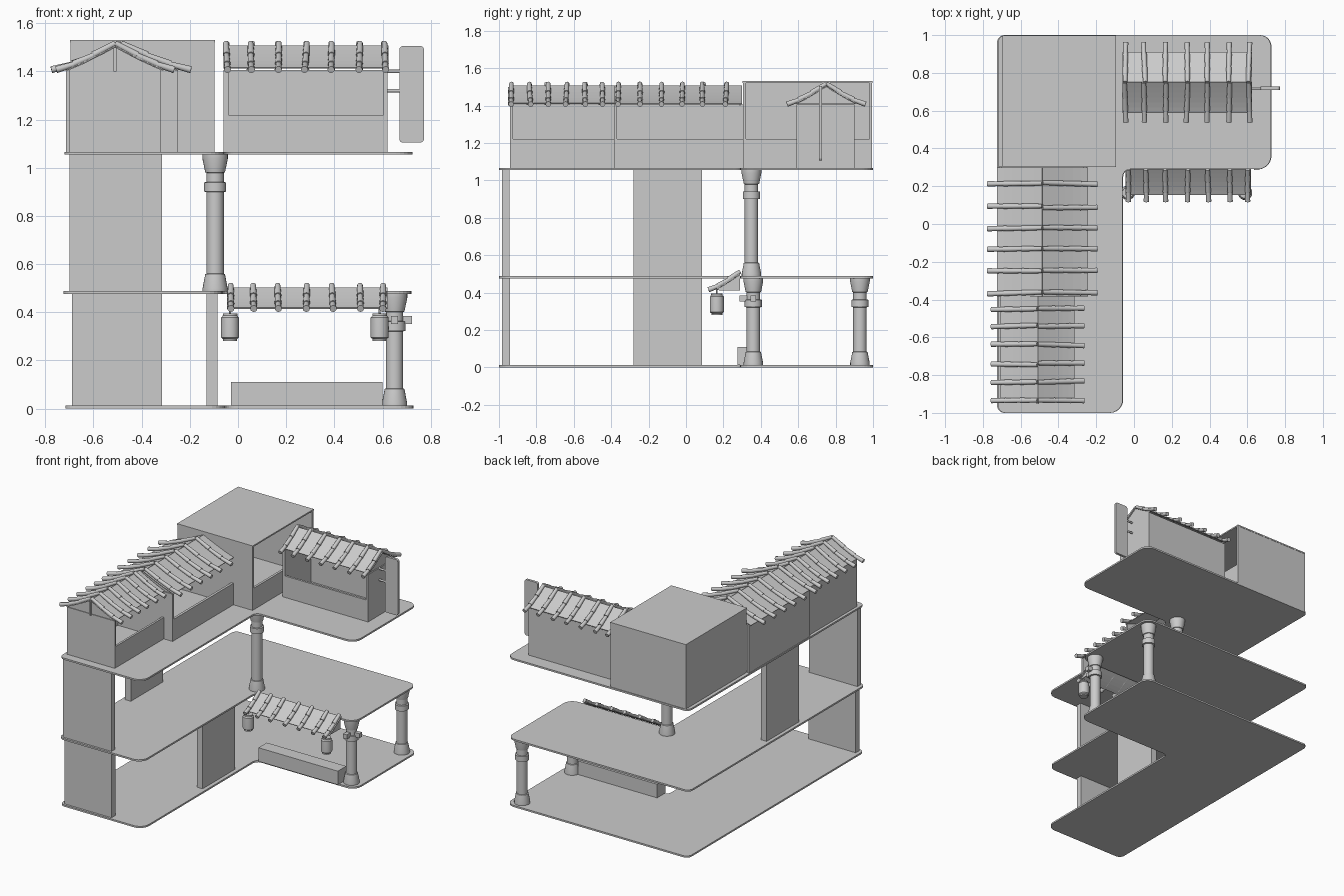
import bpy, bmesh, math, random
from mathutils import Vector

if "Cube" in bpy.data.objects:
    bpy.data.objects.remove(bpy.data.objects["Cube"])
random.seed(4)


def finish(name, bm, smooth=False):
    bmesh.ops.recalc_face_normals(bm, faces=bm.faces)
    me = bpy.data.meshes.new(name)
    bm.to_mesh(me)
    bm.free()
    ob = bpy.data.objects.new(name, me)
    bpy.context.collection.objects.link(ob)
    if smooth:
        bpy.context.view_layer.objects.active = ob
        ob.select_set(True)
        bpy.ops.object.shade_smooth_by_angle(angle=math.radians(35))
        ob.select_set(False)
    return ob


def add_box(bm, x0, x1, y0, y1, z0, z1):
    vs = bmesh.ops.create_cube(bm, size=1)["verts"]
    for v in vs:
        v.co = ((x0 + x1) / 2 + v.co.x * (x1 - x0), (y0 + y1) / 2 + v.co.y * (y1 - y0),
                (z0 + z1) / 2 + v.co.z * (z1 - z0))


def boxes(name, *dims):
    bm = bmesh.new()
    for d in dims:
        add_box(bm, *d)
    return finish(name, bm)


def rounded(pts):
    """Round polygon corners given as (x, y, radius)."""
    out, n = [], len(pts)
    for i, (x, y, r) in enumerate(pts):
        p = Vector((x, y))
        a = p + (Vector(pts[i - 1][:2]) - p).normalized() * r
        b = p + (Vector(pts[(i + 1) % n][:2]) - p).normalized() * r
        c = a + b - p
        for k in range(7):
            t = k / 6 * math.pi / 2
            out.append(c + (a - c) * math.cos(t) + (b - c) * math.sin(t))
    return out


def extrude(name, pts, vec):
    bm = bmesh.new()
    f = bm.faces.new([bm.verts.new(p) for p in pts])
    g = bmesh.ops.extrude_face_region(bm, geom=[f])["geom"]
    bmesh.ops.translate(bm, vec=vec, verts=[v for v in g if isinstance(v, bmesh.types.BMVert)])
    return finish(name, bm)


def lathe(name, prof, x, y, sides=24):
    bm = bmesh.new()
    rings = [[bm.verts.new((x + r * math.cos(2 * math.pi * i / sides),
                            y + r * math.sin(2 * math.pi * i / sides), z))
              for i in range(sides)] for r, z in prof]
    for a, b in zip(rings, rings[1:]):
        for i in range(sides):
            j = (i + 1) % sides
            bm.faces.new((a[i], a[j], b[j], b[i]))
    bm.faces.new(rings[0])
    bm.faces.new(rings[-1])
    return finish(name, bm, True)


def rod(bm, p, q, r1, r2):
    d = q - p
    m = d.to_track_quat('Z', 'Y').to_matrix().to_4x4()
    m.translation = (p + q) / 2
    bmesh.ops.create_cone(bm, cap_ends=True, segments=12, radius1=r1, radius2=r2,
                          depth=d.length, matrix=m)


def roof(name, axis, ridge, half, a0, a1, poles, z0, h, sides=(-1, 1), over=0.05):
    """Sagging roof sheets with segmented poles and closed gable ends."""
    L = half + over

    def pt(u, a, s, lift=0.0):
        z = z0 + h * (1 - u / L) ** 1.25 + lift
        return Vector((ridge + s * u, a, z) if axis == 'y' else (a, ridge + s * u, z))

    sheet, pb = bmesh.new(), bmesh.new()
    for s in sides:
        us = [half * i / 6 for i in range(7)]
        rows = [[sheet.verts.new(pt(u, a, s)) for a in (a0, a1)] for u in us]
        for p, q in zip(rows, rows[1:]):
            sheet.faces.new((p[0], p[1], q[1], q[0]))
        for a in (a0 + 0.012, a1 - 0.012):
            inner = pt(0, a, s, -0.004)
            low = inner.copy()
            low.z = pt(half, a, s).z - 0.006
            sheet.faces.new([sheet.verts.new(v) for v in
                             [low, inner] + [pt(u, a, s, -0.004) for u in us[1:]]])
        for a in poles:
            j0, j1 = random.uniform(-.006, .006), random.uniform(-.006, .006)
            for k in range(3):
                t0, t1 = k / 3, min(1, (k + 1.12) / 3)
                rod(pb, pt(L * t0, a + j0 + (j1 - j0) * t0, s, 0.012 - 0.003 * (k > 0)),
                    pt(L * t1, a + j0 + (j1 - j0) * t1, s, 0.012), 0.0115, 0.0145)
    ob = finish(name + "_roof_sheet", sheet)
    mod = ob.modifiers.new("thickness", 'SOLIDIFY')
    mod.thickness, mod.offset = 0.005, 0
    finish(name + "_roof_poles", pb, True)


# L-shaped floors with rounded corners
for name, z, dx in (("ground_floor", 0, 0.003), ("middle_floor", .476, -0.005), ("upper_floor", 1.054, 0)):
    outline = rounded([(-.72, -1, .04), (-.06, -1, .07), (-.06, .29, .04),
                       (.725, .29, .07), (.725, 1, .06), (-.72, 1, .04)])
    extrude(name, [(p.x + dx, p.y, z) for p in outline], (0, 0, 0.012))

# Lower and middle storey wall panels
boxes("ground_front_wall", (-.69, -.315, -.985, -.94, .012, .476))
boxes("middle_front_wall", (-.70, -.315, -.985, -.945, .488, 1.054))
boxes("ground_partition", (-.13, -.085, -.28, .085, .012, .476))
boxes("middle_partition", (-.70, -.655, -.28, .085, .488, 1.054))
boxes("bar_counter", (-.03, .60, .275, .37, .012, .11))


# Pillars
def pillar(name, x, y, z0, z1):
    t = z1
    lathe(name, [(.052, z0), (.052, z0 + .012), (.041, z0 + .07), (.036, z0 + .072),
                 (.036, t - .155), (.046, t - .153), (.046, t - .115), (.036, t - .113),
                 (.036, t - .075), (.041, t - .073), (.053, t - .015), (.053, t)], x, y)


pillar("ground_front_pillar", .65, .36, .012, .476)
pillar("ground_back_pillar", .65, .93, .012, .476)
pillar("middle_corner_pillar", -.095, .35, .488, 1.054)
boxes("pillar_brackets", (.685, .722, .345, .375, .352, .384), (.635, .665, .285, .325, .352, .384))

# Upper corner room, open on the right above a low wall
Z = 1.066
boxes("corner_room", (-.695, -.68, .305, .995, Z, 1.52), (-.68, -.098, .98, .995, Z, 1.52),
      (-.68, -.098, .305, .322, Z, 1.52), (-.115, -.098, .322, .98, Z, 1.22),
      (-.697, -.096, .303, .997, 1.52, 1.53))

# Upper long wing, open on the right above low walls
boxes("wing_front_room", (-.70, -.685, -.94, -.385, Z, 1.405), (-.685, -.32, -.94, -.925, Z, 1.405),
      (-.335, -.32, -.925, -.385, Z, 1.22))
boxes("wing_rear_room", (-.715, -.70, -.385, .305, Z, 1.405), (-.70, -.25, -.385, -.368, Z, 1.405),
      (-.268, -.25, -.368, .305, Z, 1.22))
roof("wing_front", 'y', -.51, .195, -.945, -.385, [-.93, -.835, -.74, -.64, -.54, -.45], 1.395, .11)
roof("wing_rear", 'y', -.485, .24, -.385, .30, [-.365, -.25, -.13, -.02, .09, .215], 1.395, .11)
boxes("wing_king_post", (-.516, -.504, -.952, -.94, 1.40, 1.50))

# Upper right hut, open at the front above a low wall
boxes("hut_walls", (-.06, .62, .885, .90, Z, 1.405), (-.06, -.04, .59, .885, Z, 1.405),
      (.604, .62, .59, .885, Z, 1.405), (-.04, .604, .59, .605, Z, 1.22))
roof("hut", 'x', .75, .16, -.06, .625, [-.045, .055, .17, .28, .39, .505, .61], 1.395, .11)

# Hanging sign board with two arms
board = rounded([(.67, 1.105, .014), (.772, 1.105, .014), (.772, 1.505, .014), (.67, 1.505, .014)])
extrude("sign_board", [(p.x, .71, p.y) for p in board], (0, .018, 0))
bm = bmesh.new()
for z in (1.32, 1.40):
    rod(bm, Vector((.615, .719, z)), Vector((.675, .719, z)), .007, .007)
finish("sign_arms", bm, True)

# Awning over the counter with lanterns
roof("awning", 'x', .29, .135, -.045, .62, [-.035, .06, .17, .28, .39, .505, .605], .403, .098, (-1,), .035)
for side, x in (("left", -.033), ("right", .588)):
    lathe(side + "_lantern", [(.029, .28), (.029, .289), (.037, .295), (.038, .335), (.037, .378),
                              (.03, .386), (.03, .395), (.004, .396), (.004, .42)], x, .165)
